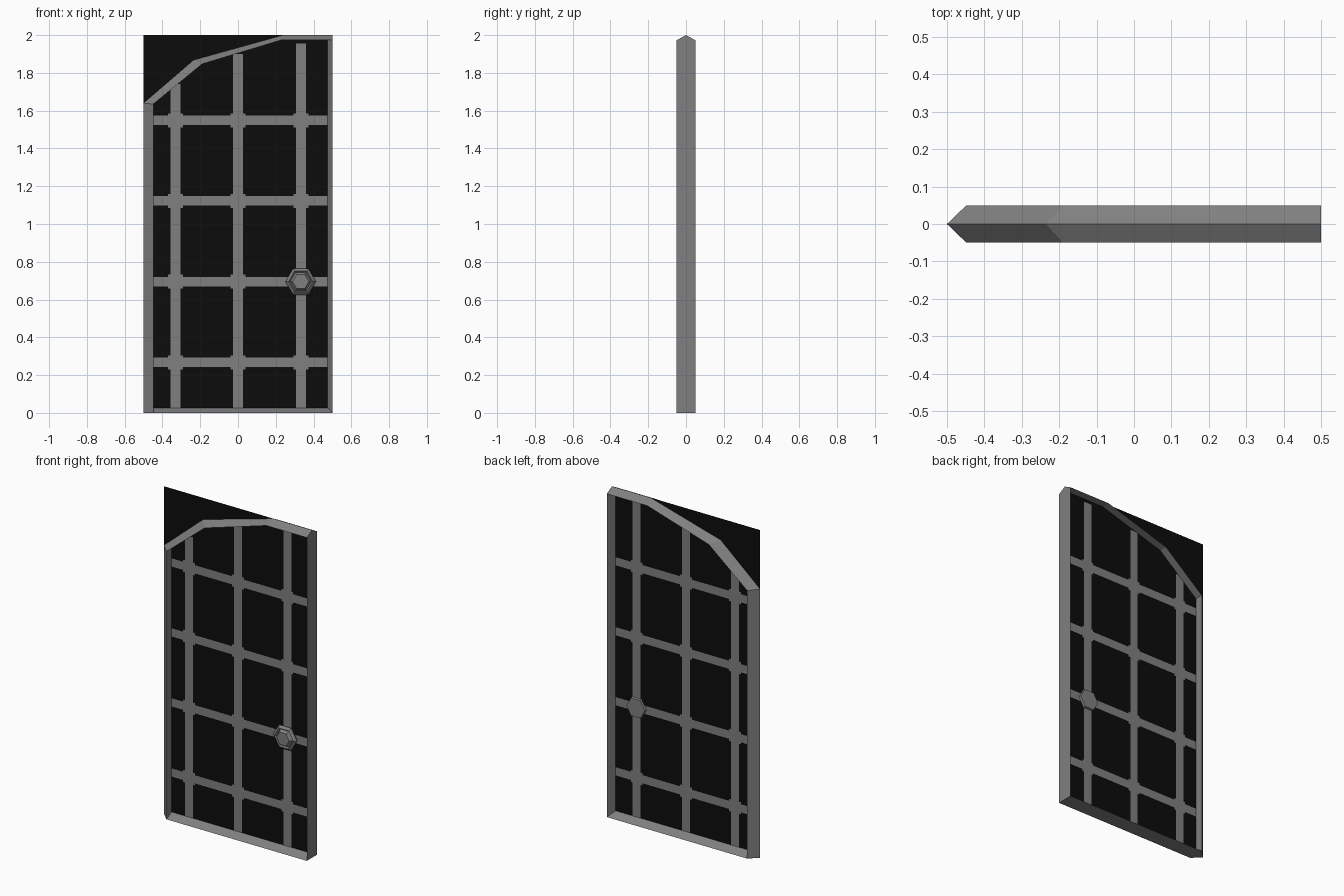
import bpy, bmesh, math

if "Cube" in bpy.data.objects:
    bpy.data.objects.remove(bpy.data.objects["Cube"])


def material(name, value):
    m = bpy.data.materials.new(name)
    m.diffuse_color = (value, value, value, 1)
    m.use_nodes = True
    m.node_tree.nodes["Principled BSDF"].inputs["Base Color"].default_value = m.diffuse_color
    return m


GREY = material("iron grey", 0.215)
BLACK = material("black", 0.0035)


def finish(name, bm, mats, fix=True):
    if fix:
        bmesh.ops.recalc_face_normals(bm, faces=bm.faces[:])
    mesh = bpy.data.meshes.new(name)
    bm.to_mesh(mesh)
    bm.free()
    for m in mats:
        mesh.materials.append(m)
    ob = bpy.data.objects.new(name, mesh)
    bpy.context.collection.objects.link(ob)
    return ob


# Frame: a four-cornered section swept round the arched outline (x, z)
ridge = [(-.5, 0), (.5, 0), (.5, 2), (.24, 2), (-.235, 1.868), (-.5, 1.64)]
edge = [(-.448, 0), (.5, 0), (.5, 1.973), (.226, 1.973), (-.19, 1.847), (-.448, 1.635)]
inner = [(-.448, .026), (.475, .026), (.475, 1.973), (.226, 1.973), (-.19, 1.847), (-.448, 1.635)]
bm = bmesh.new()
loops = [[bm.verts.new((x, y, z)) for x, z in pts]
         for pts, y in ((ridge, 0), (edge, -.05), (inner, 0), (edge, .05))]
for k in range(4):
    a, b = loops[k], loops[(k + 1) % 4]
    for i in range(6):
        j = (i + 1) % 6
        bm.faces.new((a[i], a[j], b[j], b[i]))
finish("gate_frame", bm, [GREY])

# Panel: black sheet cut into a grid, with the bars picked out in grey
bars_x = [(-.331, 1.74), (0, 1.90), (.334, 1.955)]   # centre, top height
bars_z = [.267, .695, 1.122, 1.549]
HW, HZ, NODE = .027, .025, .012
xs, zs = {-.5, .5, -.448, .475}, {0, 2, .026}
for x, top in bars_x:
    xs |= {x - HW - NODE, x - HW, x + HW, x + HW + NODE}
    zs.add(top)
for z in bars_z:
    zs |= {z - HZ - NODE, z - HZ, z + HZ, z + HZ + NODE}
xs, zs = sorted(xs), sorted(zs)


def is_bar(x, z):
    if x < -.448 or x > .475:
        return False
    if any(abs(x - c) < HW and .026 < z < t for c, t in bars_x):
        return True
    if any(abs(z - c) < HZ for c in bars_z):
        return True
    return (any(abs(x - c) < HW + NODE * .9 for c, t in bars_x)
            and any(abs(z - c) < HZ + NODE * .9 for c in bars_z))


bm = bmesh.new()
grid = [[bm.verts.new((x, 0, z)) for z in zs] for x in xs]
for i in range(len(xs) - 1):
    for j in range(len(zs) - 1):
        f = bm.faces.new((grid[i][j], grid[i + 1][j], grid[i + 1][j + 1], grid[i][j + 1]))
        f.material_index = int(is_bar((xs[i] + xs[i + 1]) / 2, (zs[j] + zs[j + 1]) / 2))
finish("barred_panel", bm, [BLACK, GREY], fix=False)

# Handle: hexagonal stepped knob over the lower right crossing
profile = [(.062, .012), (.066, 0), (.081, -.02), (.064, -.033), (.056, -.025), (.043, -.042)]
bm = bmesh.new()
rings = [[bm.verts.new((.332 + r * math.cos(k * math.pi / 3), y,
                        .695 + r * math.sin(k * math.pi / 3))) for k in range(6)]
         for r, y in profile]
for a, b in zip(rings, rings[1:]):
    for k in range(6):
        n = (k + 1) % 6
        bm.faces.new((a[k], a[n], b[n], b[k]))
bm.faces.new(rings[0])
bm.faces.new(rings[-1])
finish("hexagonal_handle", bm, [GREY])
